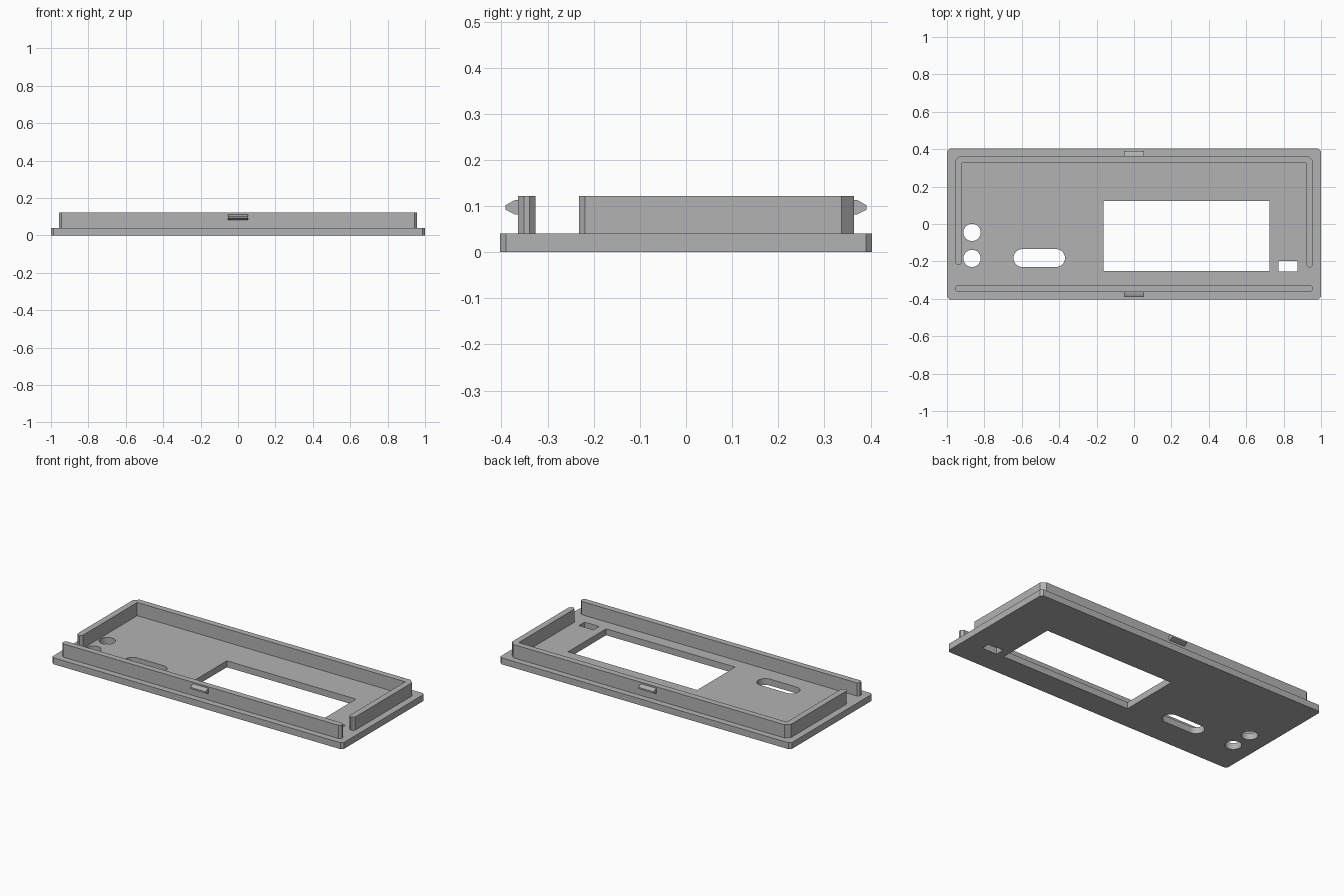
import bpy
import bmesh
from math import cos, sin, pi
from mathutils import Vector

default = bpy.data.objects.get("Cube")
if default:
    bpy.data.objects.remove(default, do_unlink=True)

grey = bpy.data.materials.new("mid grey")
grey.use_nodes = True
colour = (0.45, 0.45, 0.45, 1)
grey.diffuse_color = colour
grey.node_tree.nodes["Principled BSDF"].inputs["Base Color"].default_value = colour


def prism(name, loops, low, high, along_x=False):
    """Extrude an outline (first loop) with holes (other loops)."""
    bm = bmesh.new()
    edges = []
    for loop in loops:
        verts = [bm.verts.new((a, b, low)) for a, b in loop]
        edges += [bm.edges.new((v, verts[i - 1])) for i, v in enumerate(verts)]
    bmesh.ops.triangle_fill(bm, edges=edges, use_beauty=True, use_dissolve=False,
                            normal=Vector((0, 0, 1)))
    new = bmesh.ops.extrude_face_region(bm, geom=bm.faces[:], use_keep_orig=True)["geom"]
    top = [g for g in new if isinstance(g, bmesh.types.BMVert)]
    bmesh.ops.translate(bm, verts=top, vec=(0, 0, high - low))
    if along_x:
        for v in bm.verts:
            v.co = (v.co.z, v.co.x, v.co.y)
    bmesh.ops.recalc_face_normals(bm, faces=bm.faces[:])
    mesh = bpy.data.meshes.new(name)
    bm.to_mesh(mesh)
    bm.free()
    mesh.materials.append(grey)
    obj = bpy.data.objects.new(name, mesh)
    bpy.context.collection.objects.link(obj)
    bpy.ops.object.select_all(action="DESELECT")
    obj.select_set(True)
    bpy.context.view_layer.objects.active = obj
    bpy.ops.object.shade_smooth_by_angle(angle=pi / 6)
    return obj


def rect(x0, x1, y0, y1, c=0):
    """Rectangle with optional chamfered corners."""
    if not c:
        return [(x0, y0), (x1, y0), (x1, y1), (x0, y1)]
    return [(x0 + c, y0), (x1 - c, y0), (x1, y0 + c), (x1, y1 - c),
            (x1 - c, y1), (x0 + c, y1), (x0, y1 - c), (x0, y0 + c)]


def slot(x0, x1, y, r, n=24):
    """Two half circles joined by straight sides; a circle when x0 == x1."""
    right = [(x1 + r * sin(pi * i / n), y - r * cos(pi * i / n)) for i in range(n + 1)]
    left = [(x0 - r * sin(pi * i / n), y + r * cos(pi * i / n)) for i in range(n + 1)]
    return right + left if x1 > x0 else right + left[1:-1]


# Face plate with its openings
base, top = 0.04, 0.122
c = 0.013
prism("face_plate", [
    rect(-1, 1, -0.403, 0.403, c),
    rect(-0.163, 0.724, -0.25, 0.123),       # display window
    rect(0.773, 0.874, -0.254, -0.198),      # small port
    slot(-0.596, -0.417, -0.182, 0.048),     # long slot
    slot(-0.866, -0.866, -0.045, 0.046),     # round holes
    slot(-0.866, -0.866, -0.184, 0.046),
], 0, base)

# Straight front wall
x, y, t, k = 0.958, 0.364, 0.038, 0.027
prism("front_wall", [rect(-x, x, -y, -y + t, c)], base, top)

# Three-sided wall around the back and sides, with chamfered ends
le, re = -0.22, -0.232
prism("rear_wall", [[
    (-x + c, le), (-x + t - c, le), (-x + t, le + c), (-x + t, y - t),
    (x - t, y - t), (x - t, re + c), (x - t + c, re), (x - c, re),
    (x, re + c), (x, y - k), (x - k, y), (-x + k, y), (-x, y - k), (-x, le + c),
]], base, top)

# Snap clips on the front and rear walls
for name, s in (("front_clip", -1), ("rear_clip", 1)):
    profile = [(y - 0.005, 0.082), (0.371, 0.082), (0.391, 0.092),
               (0.391, 0.102), (0.371, 0.113), (y - 0.005, 0.113)]
    prism(name, [[(s * a, b) for a, b in profile]], -0.053, 0.053, along_x=True)
